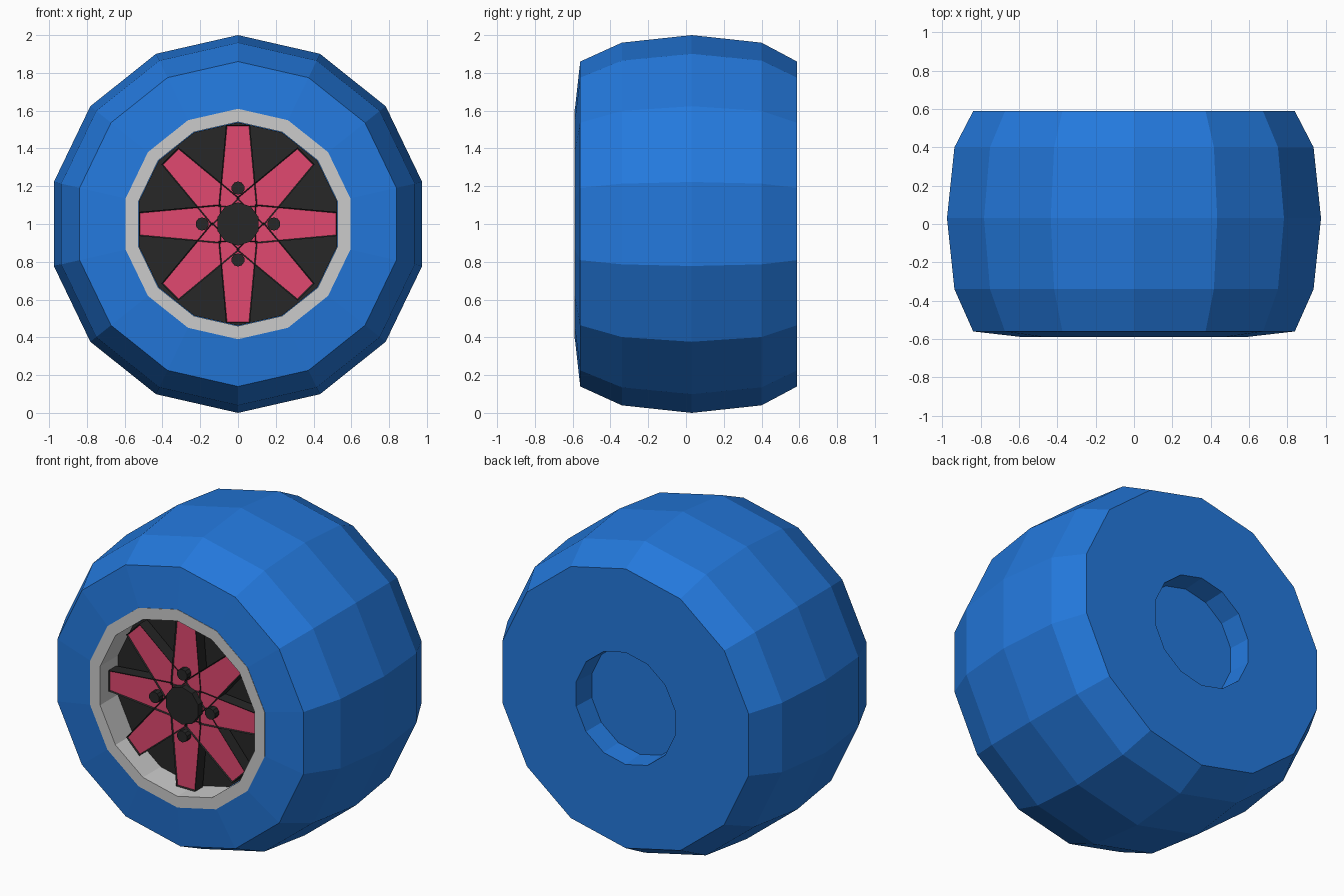
import bpy, bmesh
from math import sin, cos, pi
from mathutils import Matrix, Vector

if "Cube" in bpy.data.objects:
    bpy.data.objects.remove(bpy.data.objects["Cube"])

CZ = 1.0  # wheel axle height


def material(name, rgb):
    m = bpy.data.materials.new(name)
    m.diffuse_color = (*rgb, 1)
    m.use_nodes = True
    m.node_tree.nodes["Principled BSDF"].inputs["Base Color"].default_value = m.diffuse_color
    return m


blue = material("blue", (0.017, 0.19, 0.72))
pink = material("pink", (0.75, 0.065, 0.16))
dark = material("dark", (0.02, 0.02, 0.02))


def finish(name, bm, mats=()):
    me = bpy.data.meshes.new(name)
    bm.to_mesh(me)
    bm.free()
    ob = bpy.data.objects.new(name, me)
    bpy.context.collection.objects.link(ob)
    for m in mats:
        me.materials.append(m)
    return ob


def lathe(name, profile, sides, mats=(), cx=0.0, cz=CZ, turn=0.0):
    """Spin (radius, y) points round the y axis; radius 0 makes a pole."""
    bm = bmesh.new()
    rings = []
    for r, y in profile:
        if r == 0:
            rings.append([bm.verts.new((cx, y, cz))] * sides)
        else:
            rings.append([bm.verts.new((cx + r * sin(2 * pi * i / sides + turn), y,
                                        cz + r * cos(2 * pi * i / sides + turn)))
                          for i in range(sides)])
    for a, b in zip(rings, rings[1:]):
        for i in range(sides):
            j = (i + 1) % sides
            bm.faces.new(dict.fromkeys((a[i], a[j], b[j], b[i])))
    bmesh.ops.recalc_face_normals(bm, faces=bm.faces)
    return finish(name, bm, mats)


# Tyre with a blind recess in the back
lathe("tire", [(0, -0.40), (0.61, -0.40), (0.61, -0.588), (0.86, -0.56), (0.96, -0.34),
               (1.0, 0.03), (0.96, 0.40), (0.86, 0.588), (0.345, 0.588),
               (0.335, 0.45), (0, 0.45)], 14, [blue])

# Grey rim ring and dark backing disc
lathe("rim", [(0.61, -0.41), (0.61, -0.59), (0.54, -0.59), (0.54, -0.41), (0.61, -0.41)], 14)
lathe("rim_backing", [(0, -0.42), (0.538, -0.42), (0.538, -0.402), (0, -0.402)], 14, [dark])

# Eight spokes: dark raised edge around a pink panel
for k in range(8):
    bm = bmesh.new()
    end = 0.525 if k % 2 == 0 else 0.51
    outline = [(-0.103, 0.09), (0.103, 0.09), (0.064, end), (-0.064, end)]
    face = bm.faces.new([bm.verts.new((x, -0.51, z)) for x, z in outline])
    back = bmesh.ops.extrude_face_region(bm, geom=[face])["geom"]
    bmesh.ops.translate(bm, vec=Vector((0, 0.075, 0)),
                        verts=[v for v in back if isinstance(v, bmesh.types.BMVert)])
    bmesh.ops.recalc_face_normals(bm, faces=bm.faces)
    front = min(bm.faces, key=lambda f: f.calc_center_median().y)
    bmesh.ops.inset_region(bm, faces=[front], thickness=0.009)
    front.material_index = 1
    bmesh.ops.translate(bm, vec=Vector((0, 0.006, 0)), verts=front.verts)
    spin = Matrix.Translation((0, 0, CZ)) @ Matrix.Rotation(k * pi / 4, 4, 'Y')
    bmesh.ops.transform(bm, matrix=spin, verts=bm.verts)
    finish("spoke_%d" % (k + 1), bm, [dark, pink])

# Hub cap and four wheel bolts
lathe("hub_cap", [(0, -0.42), (0.115, -0.42), (0.115, -0.545), (0, -0.545)], 10, [dark])
for k in range(4):
    a = k * pi / 2
    lathe("wheel_bolt_%d" % (k + 1),
          [(0, -0.45), (0.035, -0.45), (0.035, -0.545), (0, -0.545)], 10, [dark],
          0.19 * sin(a), CZ + 0.19 * cos(a))
